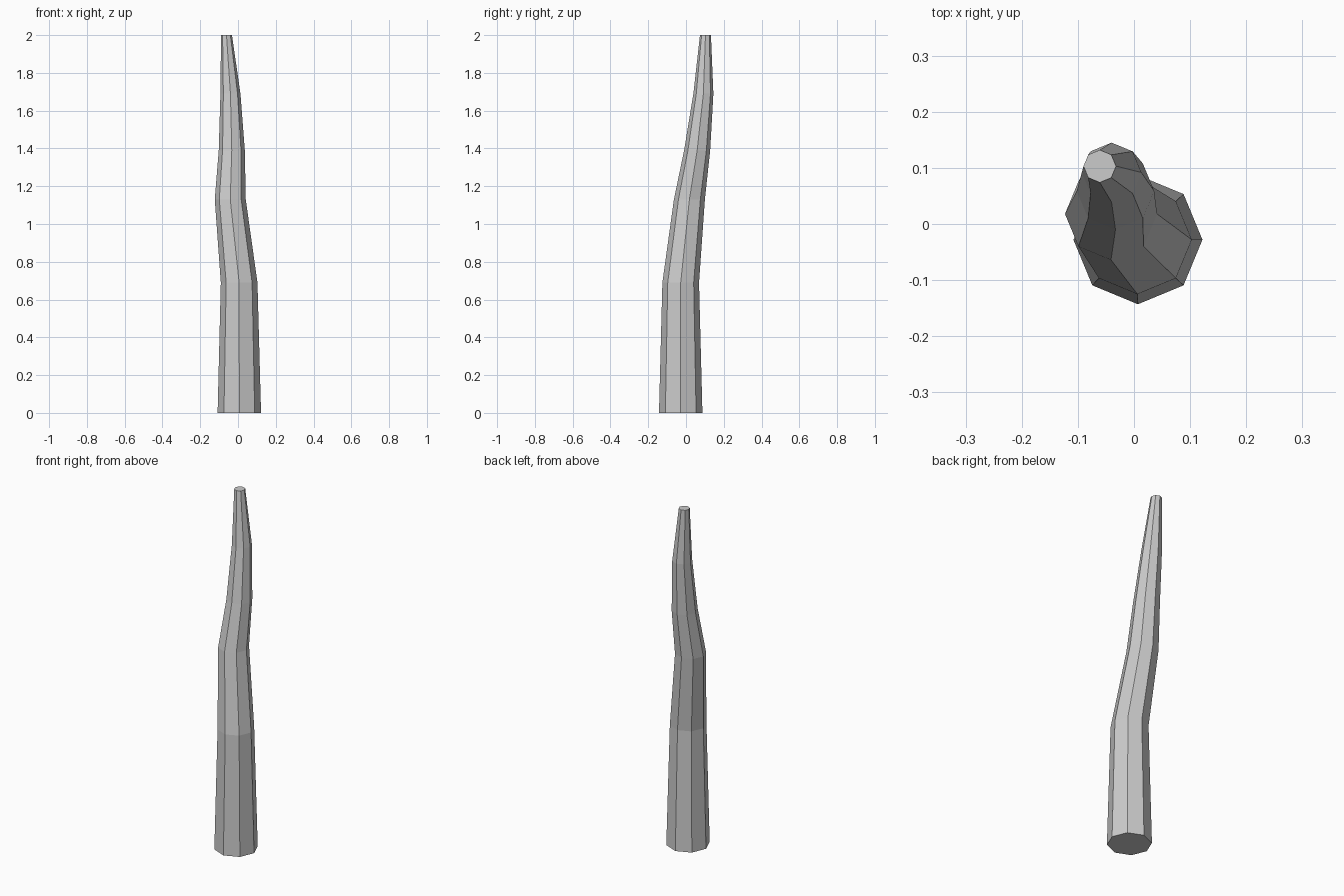
import bpy, bmesh
from math import cos, sin, pi

if "Cube" in bpy.data.objects:
    bpy.data.objects.remove(bpy.data.objects["Cube"])

SIDES = 8
# Trunk path: centre x, centre y, height, radius
rings = [(0.007, -0.028, 0.0, 0.115),
         (0.006, -0.028, 0.69, 0.097),
         (-0.041, 0.018, 1.13, 0.082),
         (-0.033, 0.059, 1.39, 0.069),
         (-0.040, 0.092, 1.69, 0.053),
         (-0.061, 0.103, 2.0, 0.029)]

# Loft horizontal octagons into a bent, tapering trunk
bm = bmesh.new()
loops = [[bm.verts.new((x + r * cos(2 * pi * i / SIDES), y + r * sin(2 * pi * i / SIDES), z))
          for i in range(SIDES)] for x, y, z, r in rings]
for low, high in zip(loops, loops[1:]):
    for i in range(SIDES):
        j = (i + 1) % SIDES
        bm.faces.new((low[i], low[j], high[j], high[i]))

# End caps
bm.faces.new(loops[0][::-1])
bm.faces.new(loops[-1])

mesh = bpy.data.meshes.new("trunk")
bm.to_mesh(mesh)
bm.free()
bpy.context.collection.objects.link(bpy.data.objects.new("trunk", mesh))
